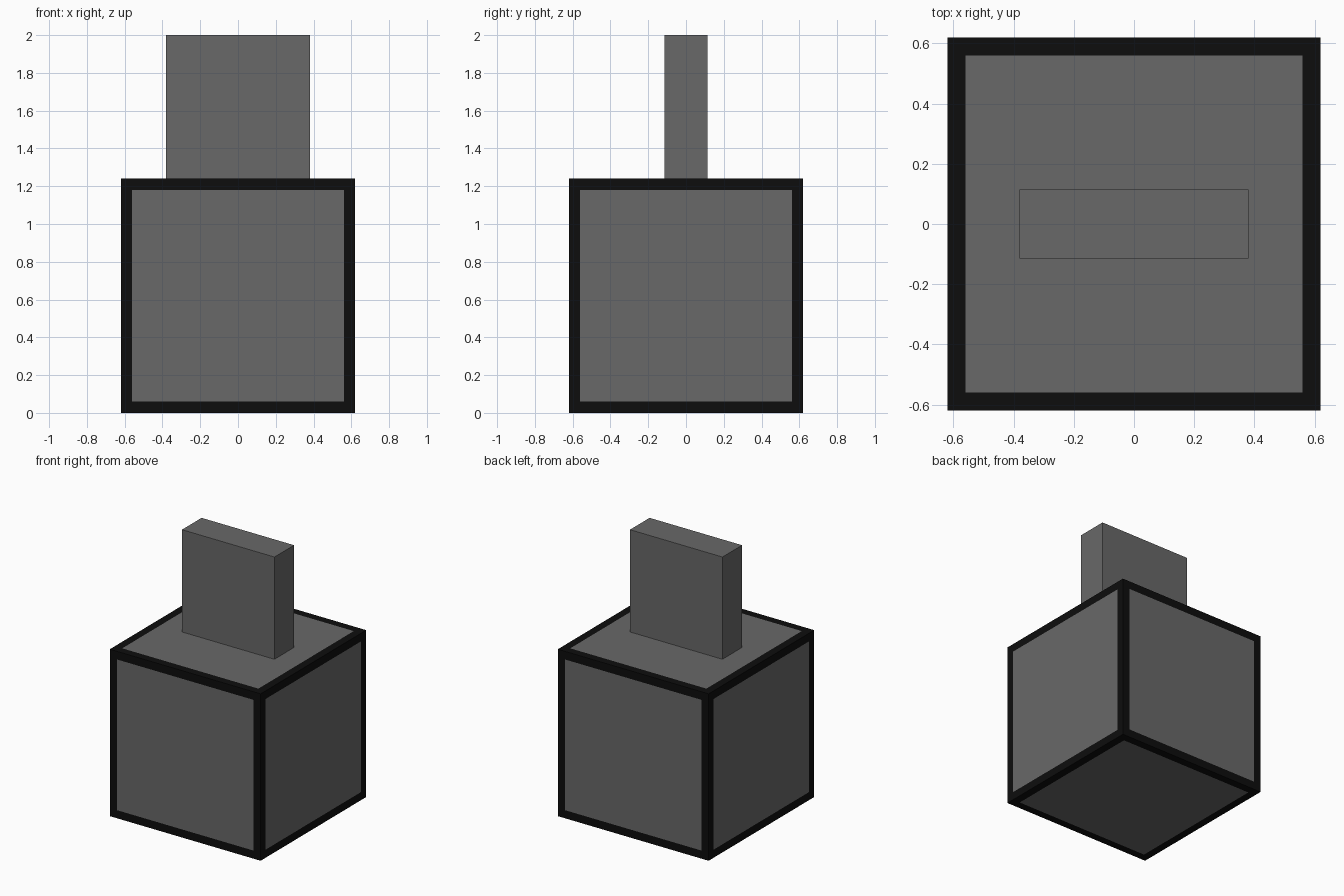
import bpy, bmesh
from mathutils import Matrix

if "Cube" in bpy.data.objects:
    bpy.data.objects.remove(bpy.data.objects["Cube"])


def material(name, value):
    m = bpy.data.materials.new(name)
    m.diffuse_color = (value, value, value, 1)
    m.use_nodes = True
    m.node_tree.nodes["Principled BSDF"].inputs["Base Color"].default_value = m.diffuse_color
    return m


grey = material("dark_grey", 0.14)
black = material("black", 0.004)


def box(name, size, centre, border=0):
    """Box with an optional flush black border around every face."""
    bm = bmesh.new()
    bmesh.ops.create_cube(bm, size=1, matrix=Matrix.Translation(centre) @ Matrix.Diagonal((*size, 1)))
    if border:
        rims = bmesh.ops.inset_individual(bm, faces=bm.faces[:], thickness=border, use_even_offset=True)
        for f in rims["faces"]:
            f.material_index = 1
    mesh = bpy.data.meshes.new(name)
    bm.to_mesh(mesh)
    bm.free()
    mesh.materials.append(grey)
    mesh.materials.append(black)
    ob = bpy.data.objects.new(name, mesh)
    bpy.context.collection.objects.link(ob)
    return ob


# Cube with black-edged panels
box("framed_cube", (1.24, 1.24, 1.24), (0, 0, 0.62), border=0.06)

# Upright slab on top
box("top_slab", (0.76, 0.23, 0.76), (0, 0, 1.62))
